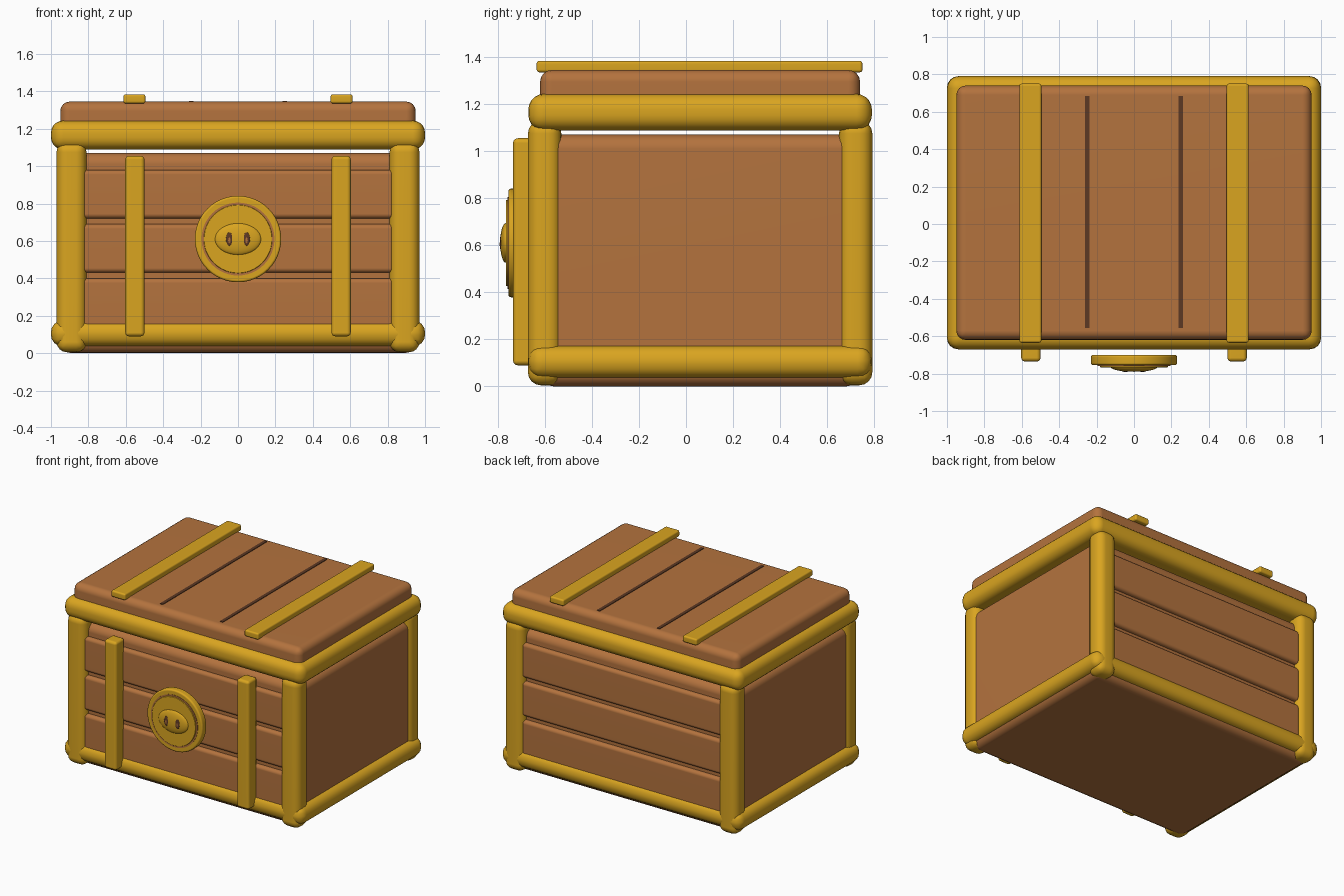
import bpy, bmesh, math
from mathutils import Matrix, Vector

if "Cube" in bpy.data.objects:
    bpy.data.objects.remove(bpy.data.objects["Cube"])


def material(name, rgb):
    m = bpy.data.materials.new(name)
    m.diffuse_color = (*rgb, 1)
    m.use_nodes = True
    m.node_tree.nodes["Principled BSDF"].inputs["Base Color"].default_value = m.diffuse_color
    return m


GOLD = material("gold", (0.70, 0.376, 0.0144))
WOOD = material("wood", (0.456, 0.171, 0.048))
DARK = material("dark_wood", (0.107, 0.040, 0.017))
YC = 0.06  # middle of the chest in depth


def finish(name, bm, mat):
    bmesh.ops.recalc_face_normals(bm, faces=bm.faces)
    me = bpy.data.meshes.new(name)
    bm.to_mesh(me)
    bm.free()
    me.materials.append(mat)
    me.shade_smooth()
    me.set_sharp_from_angle(angle=math.radians(35))
    ob = bpy.data.objects.new(name, me)
    bpy.context.collection.objects.link(ob)
    mod = ob.modifiers.new("normals", 'WEIGHTED_NORMAL')
    mod.keep_sharp = True
    return ob


def box(name, x, y, z, mat, bevel=0.0, seg=4):
    """Rounded box from (low, high) pairs."""
    bm = bmesh.new()
    bmesh.ops.create_cube(bm, size=1)
    lo, hi = Vector((x[0], y[0], z[0])), Vector((x[1], y[1], z[1]))
    for v in bm.verts:
        v.co = (lo + hi) / 2 + v.co * (hi - lo)
    if bevel:
        bmesh.ops.bevel(bm, geom=bm.edges[:], offset=bevel, segments=seg,
                        profile=0.5, affect='EDGES', clamp_overlap=True)
    return finish(name, bm, mat)


def disc(name, r, y_front, y_back, mat, bevel=0.0):
    """Round plate facing the front."""
    bm = bmesh.new()
    bmesh.ops.create_cone(bm, cap_ends=True, segments=48, radius1=r, radius2=r,
                          depth=y_back - y_front)
    if bevel:
        rim = [e for e in bm.edges if abs(e.verts[0].co.z - e.verts[1].co.z) < 1e-5]
        bmesh.ops.bevel(bm, geom=rim, offset=bevel, segments=3, profile=0.5,
                        affect='EDGES')
    bm.transform(Matrix.Translation((0, (y_front + y_back) / 2, 0.61))
                 @ Matrix.Rotation(math.pi / 2, 4, 'X'))
    return finish(name, bm, mat)


def ellipsoid(name, loc, size, mat):
    bm = bmesh.new()
    bmesh.ops.create_uvsphere(bm, u_segments=32, v_segments=16, radius=1)
    bm.transform(Matrix.Translation(loc) @ Matrix.Diagonal((*size, 1)))
    return finish(name, bm, mat)


def span(a, b, s, c=0.0):
    """Mirror the range a..b about c when s is -1."""
    return tuple(sorted((c + s * a, c + s * b)))


# chest body, lid rim and lid
box("body", (-0.95, 0.95), (YC - 0.68, YC + 0.68), (0, 1.07), WOOD, 0.06)
box("lid_rim", (-1, 1), (YC - 0.73, YC + 0.73), (1.088, 1.243), GOLD, 0.065, 5)
box("lid", (-0.95, 0.95), (YC - 0.68, YC + 0.68), (1.11, 1.345), WOOD, 0.05)

for s, side in ((-1, "front"), (1, "back")):
    # planks and bottom rail
    for i, z in enumerate(((0.12, 0.40), (0.43, 0.69), (0.72, 0.98))):
        box(f"{side}_plank_{i + 1}", (-0.835, 0.835), span(0.6, 0.71, s, YC), z,
            WOOD, 0.025)
    box(f"{side}_bottom_rail", (-0.96, 0.96), span(0.59, 0.73, s, YC),
        (0.037, 0.173), GOLD, 0.06)
    # corner posts
    for t, hand in ((-1, "left"), (1, "right")):
        box(f"{side}_{hand}_post", span(0.81, 0.97, t), span(0.59, 0.732, s, YC),
            (0.005, 1.13), GOLD, 0.055)

for t, hand in ((-1, "left"), (1, "right")):
    # side rails, straps and lid grooves
    box(f"{hand}_bottom_rail", span(0.86, 1.0, t), (YC - 0.73, YC + 0.73),
        (0.037, 0.173), GOLD, 0.06)
    box(f"{hand}_front_strap", span(0.5, 0.603, t), (-0.735, -0.63), (0.09, 1.055),
        GOLD, 0.02)
    box(f"{hand}_lid_strap", span(0.495, 0.613, t), (-0.635, 0.75), (1.335, 1.384),
        GOLD, 0.012, 3)
    box(f"{hand}_lid_groove", span(0.237, 0.262, t), (-0.555, 0.685),
        (1.33, 1.349), DARK)

# round clasp with an oval button
disc("clasp", 0.231, -0.755, -0.70, GOLD, 0.012)
disc("clasp_inlay", 0.195, -0.758, -0.74, WOOD)
disc("clasp_centre", 0.183, -0.766, -0.74, GOLD, 0.004)
ellipsoid("oval_button", (0, -0.766, 0.61), (0.123, 0.024, 0.084), GOLD)
for t, hand in ((-1, "left"), (1, "right")):
    ellipsoid(f"{hand}_button_hole", (t * 0.046, -0.786, 0.61),
              (0.018, 0.005, 0.036), DARK)
    ellipsoid(f"{hand}_button_hole_centre", (t * 0.046, -0.787, 0.605),
              (0.009, 0.005, 0.022), WOOD)
